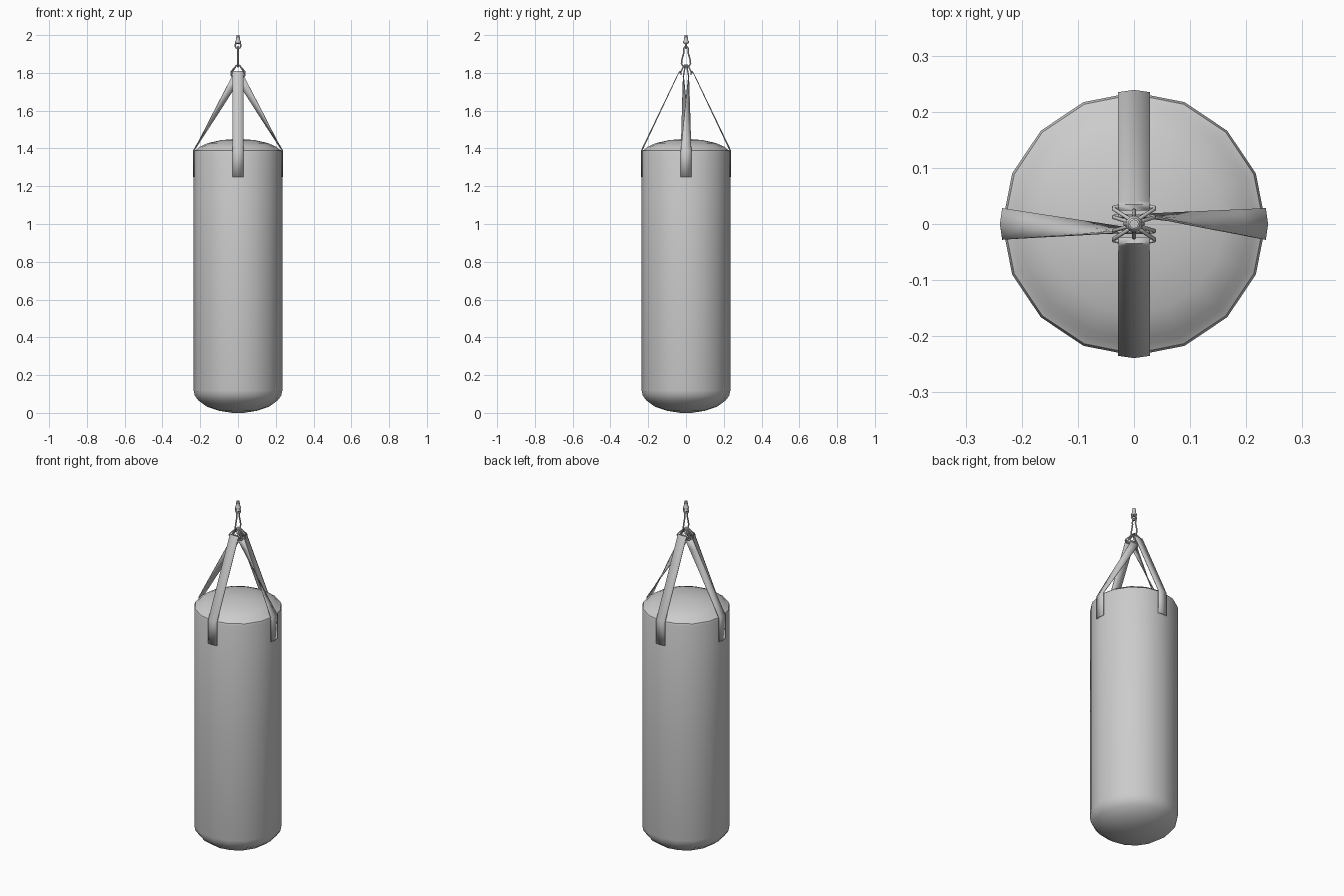
import bpy, math
from mathutils import Vector

if "Cube" in bpy.data.objects:
    bpy.data.objects.remove(bpy.data.objects["Cube"])

W = 0.028  # half strap width


def add_mesh(name, verts, faces, smooth=35):
    me = bpy.data.meshes.new(name)
    me.from_pydata(verts, [], faces)
    ob = bpy.data.objects.new(name, me)
    bpy.context.collection.objects.link(ob)
    for o in bpy.context.selected_objects:
        o.select_set(False)
    ob.select_set(True)
    bpy.context.view_layer.objects.active = ob
    bpy.ops.object.shade_smooth_by_angle(angle=math.radians(smooth))
    return ob


def lathe(name, profile, n, smooth=40):
    """Revolve (radius, z) points, bottom to top, and cap both ends."""
    verts = [(r * math.cos(2 * math.pi * i / n), r * math.sin(2 * math.pi * i / n), z)
             for r, z in profile for i in range(n)]
    faces = [(k * n + i, k * n + (i + 1) % n, (k + 1) * n + (i + 1) % n, (k + 1) * n + i)
             for k in range(len(profile) - 1) for i in range(n)]
    faces.append(tuple(reversed(range(n))))
    faces.append(tuple(range(len(verts) - n, len(verts))))
    return add_mesh(name, verts, faces, smooth)


def wire_loop(name, points, radius):
    """Closed round wire through planar points."""
    pts = [Vector(p) for p in points]
    n, m = len(pts), 8
    normal = (pts[n // 3] - pts[0]).cross(pts[2 * n // 3] - pts[0]).normalized()
    verts = []
    for i, p in enumerate(pts):
        a, b = (p - pts[i - 1]).normalized(), (pts[(i + 1) % n] - p).normalized()
        side = (a + b).normalized().cross(normal)
        for j in range(m):
            t = 2 * math.pi * j / m
            verts.append(p + radius * (math.cos(t) * side + math.sin(t) * normal))
    faces = [(i * m + j, i * m + (j + 1) % m, (i + 1) % n * m + (j + 1) % m, (i + 1) % n * m + j)
             for i in range(n) for j in range(m)]
    return add_mesh(name, verts, faces, 60)


def strap(name, rows):
    """Ribbon from rows of three points, given a little thickness."""
    verts = [p for row in rows for p in row]
    faces = [(3 * k + c, 3 * k + c + 1, 3 * k + c + 4, 3 * k + c + 3)
             for k in range(len(rows) - 1) for c in range(2)]
    ob = add_mesh(name, verts, faces)
    mod = ob.modifiers.new("thickness", 'SOLIDIFY')
    mod.thickness = 0.004
    mod.offset = 0
    return ob


# Sixteen-sided bag with rounded base, top rim and shallow dome
lathe("bag_body", [(0.03, 0.0), (0.10, 0.011), (0.165, 0.033), (0.21, 0.066), (0.229, 0.092),
                   (0.235, 0.12), (0.235, 0.75), (0.235, 1.375), (0.231, 1.388), (0.218, 1.395),
                   (0.205, 1.408), (0.16, 1.428), (0.09, 1.444), (0.02, 1.45)], 16)

for s, a, b in ((-1, "front", "left"), (1, "back", "right")):
    # Flat front and back straps, sewn to the bag and folded over a ring
    path = [(0.237, 1.25), (0.237, 1.388), (0.039, 1.80), (0.034, 1.809), (0.026, 1.807), (0.026, 1.79)]
    rows = []
    for k, (d, z) in enumerate(path):
        edge = d - (0.004 if k < 2 else 0)
        rows.append([(-W, s * edge, z), (0, s * d, z), (W, s * edge, z)])
    strap(a + "_strap", rows)

    # Side straps, twisting a quarter turn on the way up
    rows = [[(s * 0.233, -W, z), (s * 0.237, 0, z), (s * 0.233, W, z)] for z in (1.25, 1.388)]
    lo = rows[1]
    hi = [(s * W, s * 0.014, 1.79), (0, s * 0.014, 1.79), (-s * W, s * 0.014, 1.79)]
    for k in range(1, 7):
        rows.append([tuple(Vector(p).lerp(Vector(q), k / 6)) for p, q in zip(lo, hi)])
    strap(b + "_strap", rows)

    # Triangular strap rings
    for nm, y, z, ytop in ((a, 0.031, 1.80, 0.008), (b, 0.014, 1.782, 0.003)):
        base, top = Vector((0, s * y, z)), Vector((0, s * ytop, 1.842))
        shape = [(-0.03, 0), (0.03, 0), (0.036, 0.06), (0.036, 0.2), (0.009, 0.94),
                 (0.004, 1), (-0.004, 1), (-0.009, 0.94), (-0.036, 0.2), (-0.036, 0.06)]
        wire_loop(nm + "_ring", [base.lerp(top, t) + Vector((x, 0, 0)) for x, t in shape], 0.0035)

# Pear-shaped snap hook in the y-z plane
half = [(0.008, 1.832), (0.018, 1.838), (0.024, 1.85), (0.023, 1.864), (0.012, 1.905),
        (0.013, 1.92), (0.010, 1.934), (0.004, 1.94)]
wire_loop("snap_hook", [(0, y, z) for y, z in half] + [(0, -y, z) for y, z in reversed(half)], 0.004)

# Swivel eye and stem
wire_loop("swivel_eye", [(0.015 * math.cos(t * math.pi / 8), 0, 1.945 + 0.015 * math.sin(t * math.pi / 8))
                         for t in range(16)], 0.0045)
lathe("swivel_stem", [(0.008, 1.954), (0.015, 1.958), (0.015, 1.968), (0.011, 1.973),
                      (0.011, 1.99), (0.008, 1.992), (0.008, 2.0)], 12)
